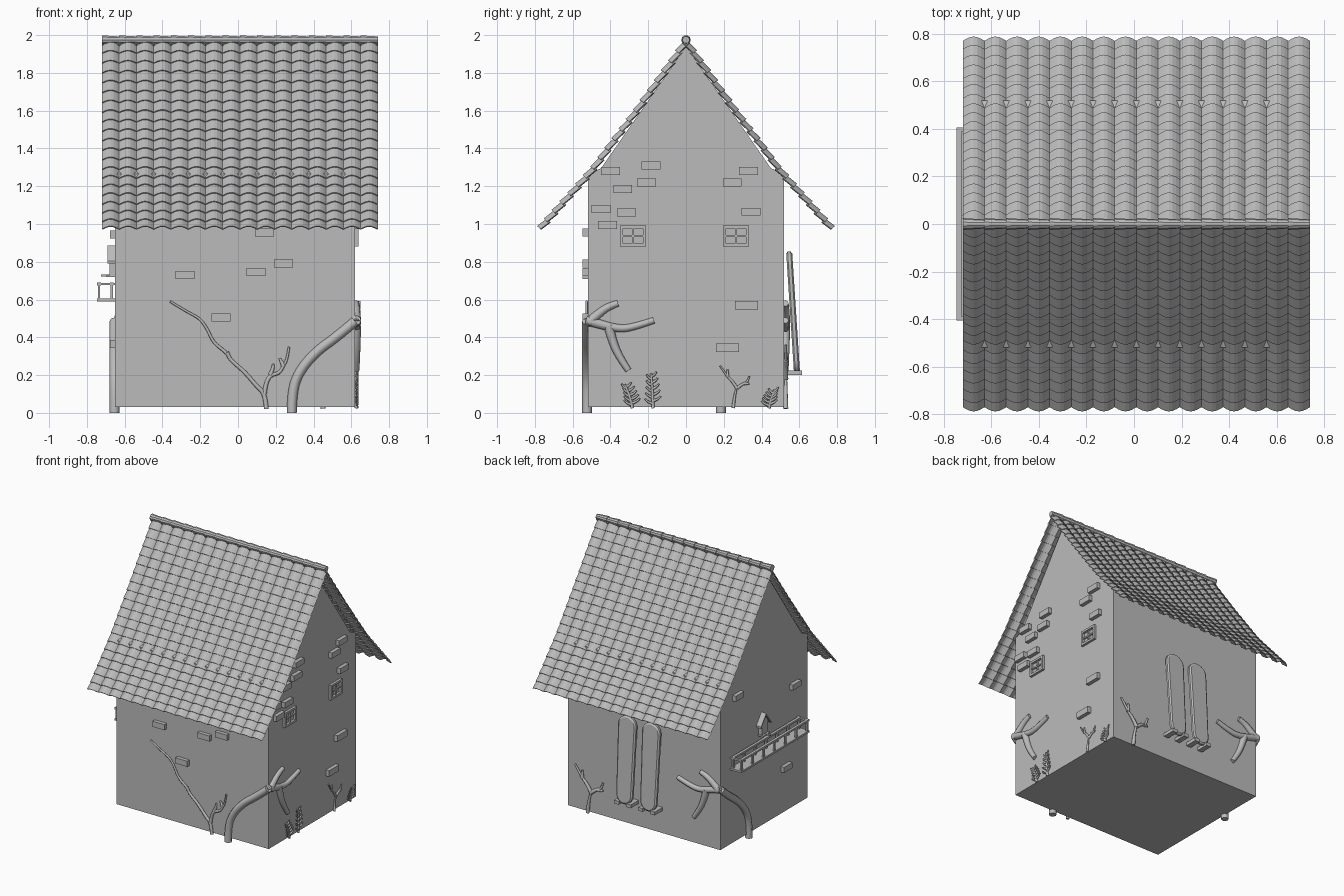
import bpy, bmesh, math
from mathutils import Vector

cube = bpy.data.objects.get("Cube")
if cube:
    bpy.data.objects.remove(cube, do_unlink=True)

# One plain colour for the whole model
grey = bpy.data.materials.new("stone_grey")
grey.use_nodes = True
grey.diffuse_color = (0.5, 0.5, 0.5, 1)
grey.node_tree.nodes["Principled BSDF"].inputs["Base Color"].default_value = (0.5, 0.5, 0.5, 1)

X0, X1, Y = -0.65, 0.62, 0.52   # wall planes

# Wall coordinates: u along the wall, z up, d outward
WALLS = {
    "front": lambda u, z, d: Vector((u, -Y - d, z)),
    "right": lambda u, z, d: Vector((X1 + d, u, z)),
    "back": lambda u, z, d: Vector((u, Y + d, z)),
    "left": lambda u, z, d: Vector((X0 - d, u, z)),
}


def add_object(name, mesh, smooth=False):
    mesh.materials.clear()
    mesh.materials.append(grey)
    ob = bpy.data.objects.new(name, mesh)
    bpy.context.scene.collection.objects.link(ob)
    if smooth:
        for p in mesh.polygons:
            p.use_smooth = True
    return ob


def finish(name, bm, smooth=False, fix=True):
    if fix:
        bmesh.ops.recalc_face_normals(bm, faces=bm.faces[:])
    mesh = bpy.data.meshes.new(name)
    bm.to_mesh(mesh)
    bm.free()
    return add_object(name, mesh, smooth)


def prism(bm, ring_a, ring_b):
    a = [bm.verts.new(p) for p in ring_a]
    b = [bm.verts.new(p) for p in ring_b]
    n = len(a)
    bm.faces.new(a)
    bm.faces.new(b[::-1])
    for i in range(n):
        bm.faces.new((a[i], b[i], b[(i + 1) % n], a[(i + 1) % n]))


def wall_box(bm, wall, u, z, w, h, d0, d1):
    f = WALLS[wall]
    corners = [(u - w / 2, z - h / 2), (u + w / 2, z - h / 2),
               (u + w / 2, z + h / 2), (u - w / 2, z + h / 2)]
    prism(bm, [f(*c, d0) for c in corners], [f(*c, d1) for c in corners])


def tubes(name, paths, depth):
    """Tapered round stems: each path is (points, start radius, end radius)."""
    cu = bpy.data.curves.new(name, "CURVE")
    cu.dimensions = "3D"
    cu.bevel_depth = depth
    cu.bevel_resolution = 2
    cu.resolution_u = 4
    cu.use_fill_caps = True
    for pts, r0, r1 in paths:
        sp = cu.splines.new("NURBS")
        sp.points.add(len(pts) - 1)
        sp.order_u = 3
        sp.use_endpoint_u = True
        for i, p in enumerate(pts):
            sp.points[i].co = (*p, 1)
            sp.points[i].radius = r0 + (r1 - r0) * i / (len(pts) - 1)
    tmp = bpy.data.objects.new(name + "_curve", cu)
    bpy.context.scene.collection.objects.link(tmp)
    bpy.context.view_layer.update()
    mesh = bpy.data.meshes.new_from_object(tmp.evaluated_get(bpy.context.evaluated_depsgraph_get()))
    bpy.data.objects.remove(tmp, do_unlink=True)
    return add_object(name, mesh, True)


# House walls with gables
half = [(Y, 0.03), (Y, 1.265), (0.45, 1.295), (0, 1.94)]
outline = half + [(-y, z) for y, z in half[-2::-1]]
bm = bmesh.new()
prism(bm, [(X0, y, z) for y, z in outline], [(X1, y, z) for y, z in outline])
finish("house_walls", bm)

# Roof: overlapping rows of wavy tiles on a slightly flared slope
ROWS, WAVES, STEPS = 20, 16, 6
RX0, RX1 = -0.72, 0.74
SLOPE = [(0.0, 1.97), (0.25, 1.62), (0.5, 1.285), (0.775, 0.978)]


def slope_point(t):
    k = min(int(t * 3), 2)
    a, b = Vector(SLOPE[k]), Vector(SLOPE[k + 1])
    n = Vector((a.y - b.y, b.x - a.x)).normalized()
    return a.lerp(b, t * 3 - k), n


for side, name in ((-1, "front_roof_tiles"), (1, "back_roof_tiles")):
    bm = bmesh.new()
    cols = WAVES * STEPS
    for r in range(ROWS):
        (p0, n0), (p1, n1) = slope_point(r / ROWS), slope_point((r + 1.15) / ROWS if r < ROWS - 1 else 1)
        top, low = [], []
        for c in range(cols + 1):
            x = RX0 + (RX1 - RX0) * c / cols
            wave = 0.024 * abs(math.sin(math.pi * c / STEPS)) - 0.010
            for p, n, lift, out in ((p0, n0, -0.008, top), (p1, n1, 0.004, low)):
                q = p + n * (wave + lift)
                out.append(bm.verts.new((x, side * q.x, q.y)))
        for c in range(cols):
            quad = (top[c], low[c], low[c + 1], top[c + 1])
            bm.faces.new(quad if side < 0 else quad[::-1])
    roof = finish(name, bm, fix=False)
    mod = roof.modifiers.new("thickness", "SOLIDIFY")
    mod.thickness = 0.006

# Ridge caps
bm = bmesh.new()
step = (RX1 - RX0) / WAVES
for i in range(WAVES):
    rings = []
    for x, r in ((RX0 + i * step, 0.025), (RX0 + (i + 1) * step, 0.019)):
        rings.append([(x, r * math.cos(a * math.pi / 5), 1.975 + r * math.sin(a * math.pi / 5 + 0))
                      for a in range(10)])
    prism(bm, *rings)
finish("ridge_caps", bm)

# Loose bricks standing out of the walls
BRICKS = {
    "front": [(-.28, .73), (.095, .745), (.24, .79), (-.09, .505), (.14, .955)],
    "right": [(-.4, 1.28), (-.185, 1.31), (-.21, 1.22), (-.335, 1.185), (-.45, 1.08),
              (-.316, 1.06), (-.415, .995), (.33, 1.28), (.245, 1.22), (.345, 1.065),
              (.32, .57), (.22, .345)],
    "left": [(.325, 1.12), (-.355, .945), (-.25, .365)],
}
for wall, spots in BRICKS.items():
    bm = bmesh.new()
    for u, z in spots:
        big = wall == "right" and z < 0.6
        wall_box(bm, wall, u, z, 0.12 if big else 0.1, 0.046 if big else 0.042, -0.01, 0.028)
    finish(wall + "_bricks", bm)

# Small cross-barred windows
for u, name in ((-.28, "near_window"), (.265, "far_window")):
    bm = bmesh.new()
    z, w, h, b = 0.937, 0.138, 0.112, 0.016
    for s in (-1, 1):
        wall_box(bm, "right", u + s * (w - b) / 2, z, b, h, -0.005, 0.018)
        wall_box(bm, "right", u, z + s * (h - b) / 2, w - 2 * b, b, -0.005, 0.018)
    wall_box(bm, "right", u, z, 0.01, h - 2 * b, -0.005, 0.012)
    wall_box(bm, "right", u, z, w - 2 * b, 0.01, -0.005, 0.011)
    finish(name, bm)

# Thick corner branches: a trunk on one wall, forks round the corner
TRUNK = [(.335, 0), (.335, .12), (.29, .23), (.2, .33), (.1, .4), (.0, .485)]
FORKS = [[(.0, .475), (.05, .52), (.11, .565), (.16, .58)],
         [(-.01, .49), (.08, .465), (.14, .45), (.22, .445), (.35, .49)],
         [(.11, .46), (.13, .38), (.17, .29), (.215, .225)]]


def corner_branch(name, wall_a, map_a, wall_b, map_b):
    fa, fb = WALLS[wall_a], WALLS[wall_b]
    paths = [([fa(map_a(u), z, 0.004) for u, z in TRUNK], 1, 1)]
    paths += [([fb(map_b(u), z, 0.006) for u, z in f], 1, 0.65) for f in FORKS]
    tubes(name, paths, 0.026)


corner_branch("front_branch", "front", lambda u: X1 - u, "right", lambda u: u - Y)
corner_branch("back_branch", "left", lambda u: Y - u, "back", lambda u: X0 + u)

# Thin climbing vine on the front
vine = [[(.15, .02), (.145, .1), (.1, .14), (.05, .2), (.02, .23), (-.04, .28), (-.06, .32),
         (-.13, .37), (-.16, .44), (-.2, .5), (-.27, .535), (-.36, .59)],
        [(.14, .1), (.145, .15), (.17, .2), (.22, .21), (.24, .25), (.26, .28), (.27, .35)],
        [(.17, .2), (.19, .24), (.185, .26)], [(.24, .25), (.22, .29)], [(-.06, .32), (-.03, .27)]]
tubes("front_vine", [([WALLS["front"](u, z, 0.006) for u, z in p], 1, 0.5) for p in vine], 0.012)

# Forked twigs
TWIG = [[(0, -.005), (.005, .06), (.02, .11)], [(.02, .1), (-.005, .14), (-.03, .16), (-.07, .22)],
        [(.02, .1), (.05, .125), (.075, .13), (.085, .165)], [(-.03, .16), (-.03, .2)],
        [(.06, .125), (.085, .125)]]
for name, wall, u0, s, flip in (("right_twig", "right", .25, 1, 1), ("back_twig", "back", .45, 1.5, -1)):
    tubes(name, [([WALLS[wall](u0 + flip * s * u, 0.03 + s * z, 0.008) for u, z in p], 1, 0.5)
                 for p in TWIG], 0.009 * s)

# Ferns: a bent stem with paired leaflets
for name, u0, h, lean in (("fern_small", -.285, .12, -.04), ("fern_tall", -.175, .18, -.01),
                          ("fern_tiny", .44, .09, .03)):
    f = WALLS["right"]
    paths = [([f(u0, .025, .006), f(u0 + lean * .2, .03 + h * .5, .012), f(u0 + lean, .03 + h, .01)], 1, .7)]
    for i in range(5):
        t = 0.15 + 0.18 * i
        for s in (-1, 1):
            u, z, w = u0 + lean * t * t, 0.03 + h * (t + 0.04 * s), 0.045 * (1 - 0.5 * t)
            paths.append(([f(u, z, .008), f(u + s * w * .6, z + .004, .012), f(u + s * w, z + .024, .014)], .9, .5))
    tubes(name, paths, 0.009)

# Two leaning boards on the back, each resting on two pegs
for x, name in ((0.1, "left_board"), (-0.1, "right_board")):
    rings = []
    for d, k in ((-0.016, 0.85), (-0.008, 1), (0.008, 1), (0.016, 0.85)):
        ring = []
        for i in range(28):
            a = 2 * math.pi * (i + 0.5) / 28
            cy, sy = math.cos(a), math.sin(a)
            w = 0.075 * k * (1 if sy > 0 else 0.9)
            t = (0.25 if sy > 0 else -0.25) + 0.075 * sy * k
            ring.append((x + w * cy, 0.567 - 0.065 * t + d, 0.53 + t))
        rings.append(ring)
    bm = bmesh.new()
    vs = [[bm.verts.new(p) for p in ring] for ring in rings]
    for a, b in zip(vs, vs[1:]):
        for i in range(28):
            j = (i + 1) % 28
            bm.faces.new((a[i], a[j], b[j], b[i]))
    bm.faces.new(vs[0])
    bm.faces.new(vs[-1])
    finish(name, bm)
    bm = bmesh.new()
    for s in (-1, 1):
        wall_box(bm, "back", x + s * 0.05, 0.212, 0.04, 0.025, -0.01, 0.095)
    finish(name + "_pegs", bm)

# Railed flower shelf on the left wall
bm = bmesh.new()
wall_box(bm, "left", 0, 0.598, 0.81, 0.014, -0.005, 0.096)
for d in (0.012, 0.08):
    wall_box(bm, "left", 0, 0.682, 0.81, 0.014, d - 0.004, d + 0.016)
    for i in range(7):
        wall_box(bm, "left", -0.39 + 0.13 * i, 0.64, 0.016, 0.072, d, d + 0.012)
for u in (-0.397, 0.397):
    wall_box(bm, "left", u, 0.682, 0.016, 0.012, -0.005, 0.09)
finish("flower_shelf", bm)

# Bird house with a perch
f = WALLS["left"]
bm = bmesh.new()
body = [(-.035, .72), (.035, .72), (.035, .82), (0, .865), (-.035, .82)]
prism(bm, [f(.03 + u, z, -.005) for u, z in body], [f(.03 + u, z, .03) for u, z in body])
for s in (-1, 1):
    slab = [(0, .87), (s * .06, .79), (s * .06, .805), (0, .885)]
    prism(bm, [f(.03 + u, z, -.005) for u, z in slab], [f(.03 + u, z, .04) for u, z in slab])
wall_box(bm, "left", 0.03, 0.725, 0.08, 0.012, -0.005, 0.045)
wall_box(bm, "left", 0.03, 0.728, 0.012, 0.01, 0.03, 0.075)
finish("bird_house", bm)
